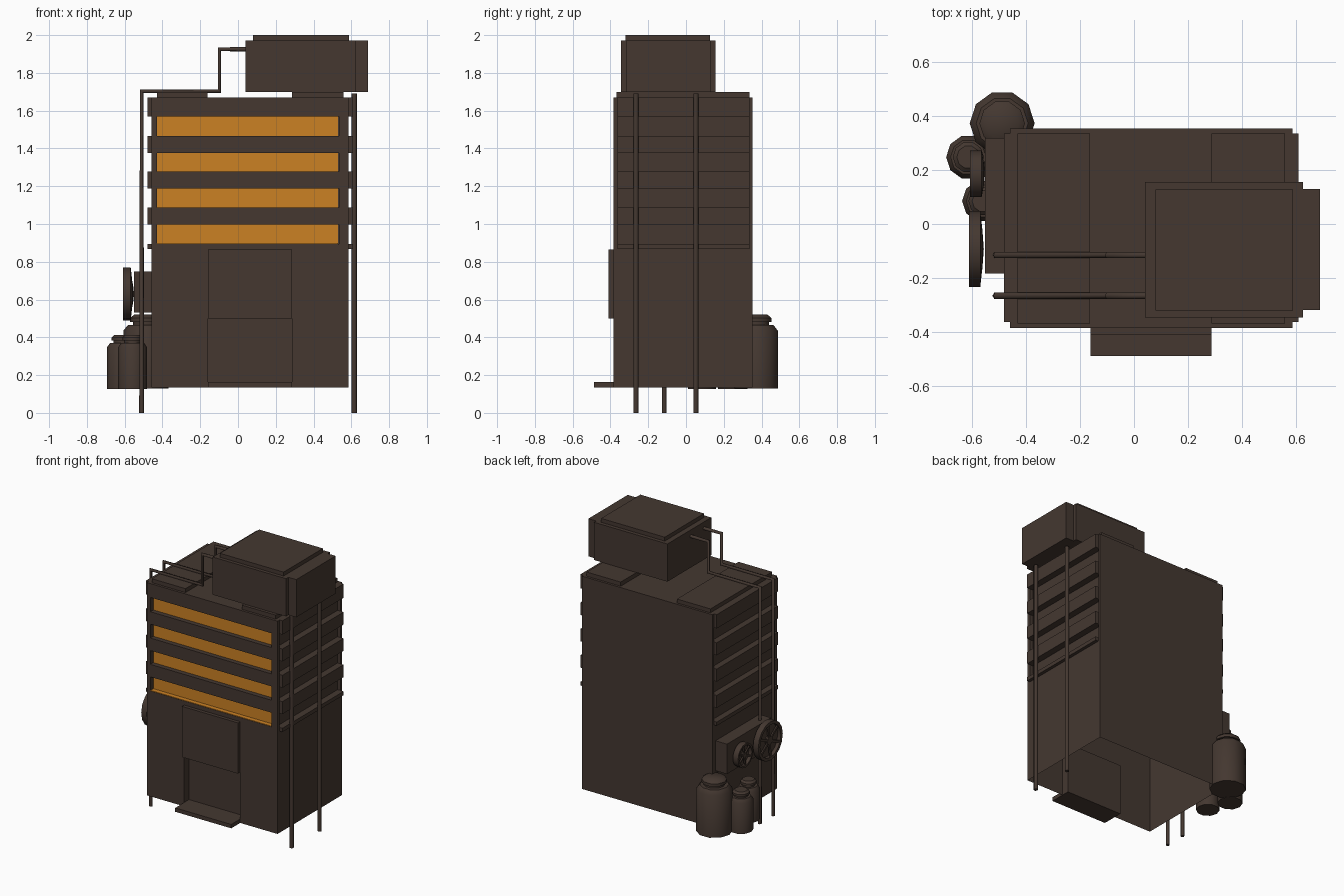
import bpy, bmesh, math
from mathutils import Matrix, Vector

if "Cube" in bpy.data.objects:
    bpy.data.objects.remove(bpy.data.objects["Cube"])


def material(name, rgb):
    m = bpy.data.materials.new(name)
    m.diffuse_color = (*rgb, 1)
    m.use_nodes = True
    m.node_tree.nodes["Principled BSDF"].inputs["Base Color"].default_value = m.diffuse_color
    return m


BROWN = material("dark_brown", (0.058, 0.039, 0.030))
ORANGE = material("window_orange", (0.60, 0.22, 0.017))


def finish(name, bm, mat=BROWN):
    me = bpy.data.meshes.new(name)
    bm.to_mesh(me)
    bm.free()
    me.materials.append(mat)
    ob = bpy.data.objects.new(name, me)
    bpy.context.collection.objects.link(ob)
    return ob


def box(name, x, y, z, mat=BROWN):
    bm = bmesh.new()
    bmesh.ops.create_cube(bm, size=1)
    for v in bm.verts:
        v.co = Vector([(a + b) / 2 + c * (b - a) for (a, b), c in zip((x, y, z), v.co)])
    return finish(name, bm, mat)


def lathe(name, profile, n, matrix):
    """Revolve (radius, height) points around local z; zero radii close the ends."""
    bm = bmesh.new()
    rings = []
    for r, z in profile:
        rings.append([bm.verts.new((r * math.cos(2 * math.pi * i / n),
                                    r * math.sin(2 * math.pi * i / n), z)) for i in range(n)])
    for a, b in zip(rings, rings[1:]):
        for i in range(n):
            j = (i + 1) % n
            bm.faces.new((a[i], a[j], b[j], b[i]))
    bmesh.ops.remove_doubles(bm, verts=bm.verts, dist=1e-5)
    bmesh.ops.recalc_face_normals(bm, faces=bm.faces)
    bm.transform(matrix)
    ob = finish(name, bm)
    bpy.context.view_layer.objects.active = ob
    ob.select_set(True)
    bpy.ops.object.shade_smooth_by_angle(angle=math.radians(40))
    ob.select_set(False)
    return ob


def pipe(name, points, r=0.013):
    cu = bpy.data.curves.new(name, 'CURVE')
    cu.dimensions = '3D'
    cu.bevel_depth = r
    cu.bevel_resolution = 1
    cu.use_fill_caps = True
    sp = cu.splines.new('POLY')
    sp.points.add(len(points) - 1)
    for p, co in zip(sp.points, points):
        p.co = (*co, 1)
    cu.materials.append(BROWN)
    ob = bpy.data.objects.new(name, cu)
    bpy.context.collection.objects.link(ob)


# tower skin: outlines stacked up in z, open underneath
X0, X1, Y0, Y1 = -0.458, 0.585, -0.385, 0.352


def outline(front, xl, xr, a=-0.43, b=0.535):
    return [(X0, Y0), (a, Y0), (a, front), (b, front), (b, Y0), (X1, Y0),
            (X1, -0.362), (xr, -0.362), (xr, 0.335), (X1, 0.335), (X1, Y1),
            (X0, Y1), (X0, 0.335), (xl, 0.335), (xl, -0.362), (X0, -0.362)]


WIN_Y = -0.345
door = outline(-0.33, X0, X1, -0.16, 0.287)
wall = outline(Y0, X0, X1, -0.16, 0.287)
band = outline(Y0, -0.48, 0.608)
window = outline(WIN_Y, -0.435, 0.56)
window_levels = [(0.895, 0.997), (1.087, 1.187), (1.277, 1.377), (1.467, 1.57)]
levels = [(0.135, door), (0.5, door), (0.5, wall), (0.868, wall), (0.868, band)]
for lo, hi in window_levels:
    levels += [(lo, band), (lo, window), (hi, window), (hi, band)]
levels.append((1.67, band))

bm = bmesh.new()
rings = [[bm.verts.new((x, y, z)) for x, y in pts] for z, pts in levels]
for a, b in zip(rings, rings[1:]):
    for i in range(len(a)):
        j = (i + 1) % len(a)
        bm.faces.new((a[i], a[j], b[j], b[i]))
bm.faces.new(rings[-1])
bmesh.ops.remove_doubles(bm, verts=bm.verts, dist=1e-5)
bmesh.ops.delete(bm, geom=[f for f in bm.faces if f.calc_area() < 1e-7], context='FACES_ONLY')
finish("tower", bm)

# lit window strips and the lowest orange sill
for i, (lo, hi) in enumerate(window_levels):
    box(f"window_strip_{i + 1}", (-0.43, 0.53), (WIN_Y - 0.006, WIN_Y), (lo, hi), ORANGE)
box("window_sill", (-0.43, 0.53), (Y0 + 0.002, WIN_Y), (0.894, 0.899), ORANGE)

# entrance: panel above the door and the step
box("door_header", (-0.16, 0.287), (-0.41, Y0), (0.5, 0.866))
box("door_step", (-0.16, 0.287), (-0.487, -0.33), (0.135, 0.163))

# roof slabs and the raised plant room
box("roof_slab_left", (-0.43, -0.162), (-0.367, 0.335), (1.67, 1.698))
box("roof_slab_right", (0.287, 0.558), (-0.367, 0.335), (1.67, 1.7))
box("plant_room", (0.04, 0.625), (-0.345, 0.155), (1.7, 1.972))
box("plant_room_cap", (0.08, 0.588), (-0.32, 0.128), (1.972, 2.0))
box("plant_room_side", (0.625, 0.688), (-0.318, 0.13), (1.7, 1.972))

# pipes: left pair climbs over the roof, right pair runs straight down
for i, y in enumerate((-0.265, -0.115)):
    pipe(f"left_pipe_{i + 1}", [(-0.51, y, 0), (-0.51, y, 1.703), (-0.098, y, 1.703),
                                (-0.098, y, 1.925), (0.05, y, 1.925)])
for i, y in enumerate((-0.265, 0.052)):
    pipe(f"right_pipe_{i + 1}", [(0.615, y, 0), (0.615, y, 1.692)], 0.015)

# air conditioner with two round fans on the left wall
box("air_unit", (-0.55, X0), (-0.182, 0.318), (0.532, 0.748))
for tag, y, r, xo in (("large", -0.092, 0.14, -0.61), ("small", 0.185, 0.086, -0.605)):
    m = Matrix.Translation((xo, y, 0.63)) @ Matrix.Rotation(math.pi / 2, 4, 'Y')
    lathe(f"{tag}_fan_housing",
          [(0, 0.025), (r * 0.84, 0.025), (r * 0.84, 0), (r, 0), (r, 0.042),
           (r * 0.5, 0.05), (0, 0.055)], 16, m)
    lathe(f"{tag}_fan_hub", [(0, 0.004), (r * 0.22, 0.004), (r * 0.22, 0.025), (0, 0.025)], 8, m)
    for k in range(3):
        bar = box(f"{tag}_fan_bar_{k + 1}", (0.006, 0.016), (-r * 0.86, r * 0.86),
                  (-r * 0.06, r * 0.06))
        bar.matrix_world = (Matrix.Translation((xo, y, 0.63))
                            @ Matrix.Rotation(math.pi * k / 3 + 0.4, 4, 'X'))

# three storage tanks with stepped lids at the back left corner
for tag, x, y, r, z0, zs, zt in (("large", -0.487, 0.372, 0.12, 0.13, 0.435, 0.52),
                                 ("middle", -0.612, 0.247, 0.082, 0.127, 0.347, 0.412),
                                 ("small", -0.558, 0.085, 0.077, 0.127, 0.347, 0.412)):
    h = zt - zs
    lathe(f"{tag}_tank",
          [(0, z0), (r, z0), (r, zs), (r * 0.8, zs + h * 0.35), (r * 0.58, zs + h * 0.35),
           (r * 0.58, zs + h * 0.55), (r * 0.7, zs + h * 0.55), (r * 0.7, zs + h * 0.8),
           (r * 0.52, zt), (0, zt)], 10, Matrix.Translation((x, y, 0)))
